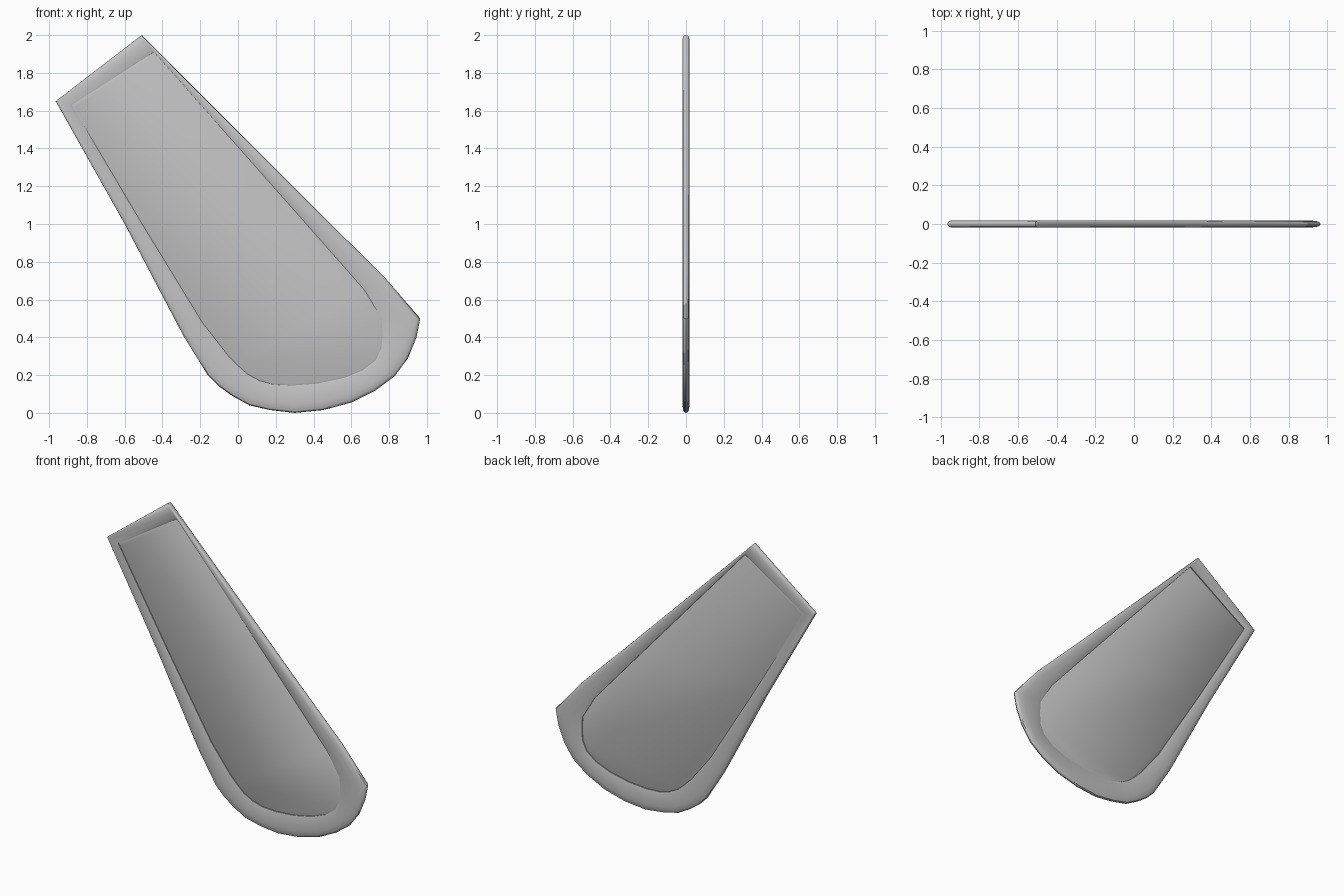
import bpy
import bmesh
import math

default_cube = bpy.data.objects.get("Cube")
if default_cube:
    bpy.data.objects.remove(default_cube, do_unlink=True)

# One plain grey for everything
grey = bpy.data.materials.new("plain grey")
grey.use_nodes = True
grey.diffuse_color = (0.55, 0.55, 0.55, 1)
grey.node_tree.nodes["Principled BSDF"].inputs["Base Color"].default_value = grey.diffuse_color

# Matching outlines (x, z): both begin at the top corner and run down the left edge
outer_outline = [
    (-.51, 2), (-.965, 1.65), (-.6, 1), (-.29, .41), (-.16, .2), (-.1, .14), (-.03, .09),
    (.06, .04), (.17, .015), (.3, 0), (.45, .015), (.6, .055), (.73, .12), (.83, .195),
    (.9, .29), (.945, .4), (.965, .5), (.77, .725), (.41, 1.08)]
inner_outline = [
    (-.445, 1.91), (-.88, 1.63), (-.52, 1.02), (-.19, .48), (-.05, .3), (0, .25), (.05, .205),
    (.115, .17), (.19, .15), (.29, .145), (.42, .155), (.56, .185), (.66, .225), (.73, .28),
    (.76, .345), (.765, .42), (.76, .5), (.67, .65), (.335, 1.03)]


def blend(first, second, amount):
    """Outline lying part of the way from one outline to another."""
    return [(ax + (bx - ax) * amount, az + (bz - az) * amount)
            for (ax, az), (bx, bz) in zip(first, second)]


def loft(name, sections, closed):
    """Skin a list of (outline, depth) sections, looping round or capped at the ends."""
    bm = bmesh.new()
    rings = [[bm.verts.new((x, depth, z)) for x, z in outline]
             for outline, depth in sections]
    pairs = list(zip(rings, rings[1:]))
    if closed:
        pairs.append((rings[-1], rings[0]))
    else:
        bm.faces.new(rings[0])
        bm.faces.new(rings[-1])
    for lower, upper in pairs:
        for i in range(len(lower)):
            j = (i + 1) % len(lower)
            bm.faces.new((lower[i], lower[j], upper[j], upper[i]))
    bmesh.ops.recalc_face_normals(bm, faces=bm.faces)
    mesh = bpy.data.meshes.new(name)
    bm.to_mesh(mesh)
    bm.free()
    mesh.materials.append(grey)
    part = bpy.data.objects.new(name, mesh)
    bpy.context.collection.objects.link(part)
    bpy.ops.object.select_all(action='DESELECT')
    part.select_set(True)
    bpy.context.view_layer.objects.active = part
    bpy.ops.object.shade_smooth_by_angle(angle=math.radians(40))
    return part


# Rounded rim: half cross-section as (way inward, depth), mirrored to the other side
half_section = [(.03, .01), (.1, .015), (.3, .019), (.6, .018), (.88, .015), (1, .011)]
section = [(0, 0)] + half_section + [(way, -depth) for way, depth in reversed(half_section)]
loft("rim", [(blend(outer_outline, inner_outline, way), depth) for way, depth in section], True)

# Thin panel sunk inside the rim, with a small chamfer on both faces
middle = [(0, .8)] * len(inner_outline)
chamfered = blend(inner_outline, middle, .015)
loft("panel", [(chamfered, -.009), (inner_outline, -.005),
               (inner_outline, .005), (chamfered, .009)], False)
